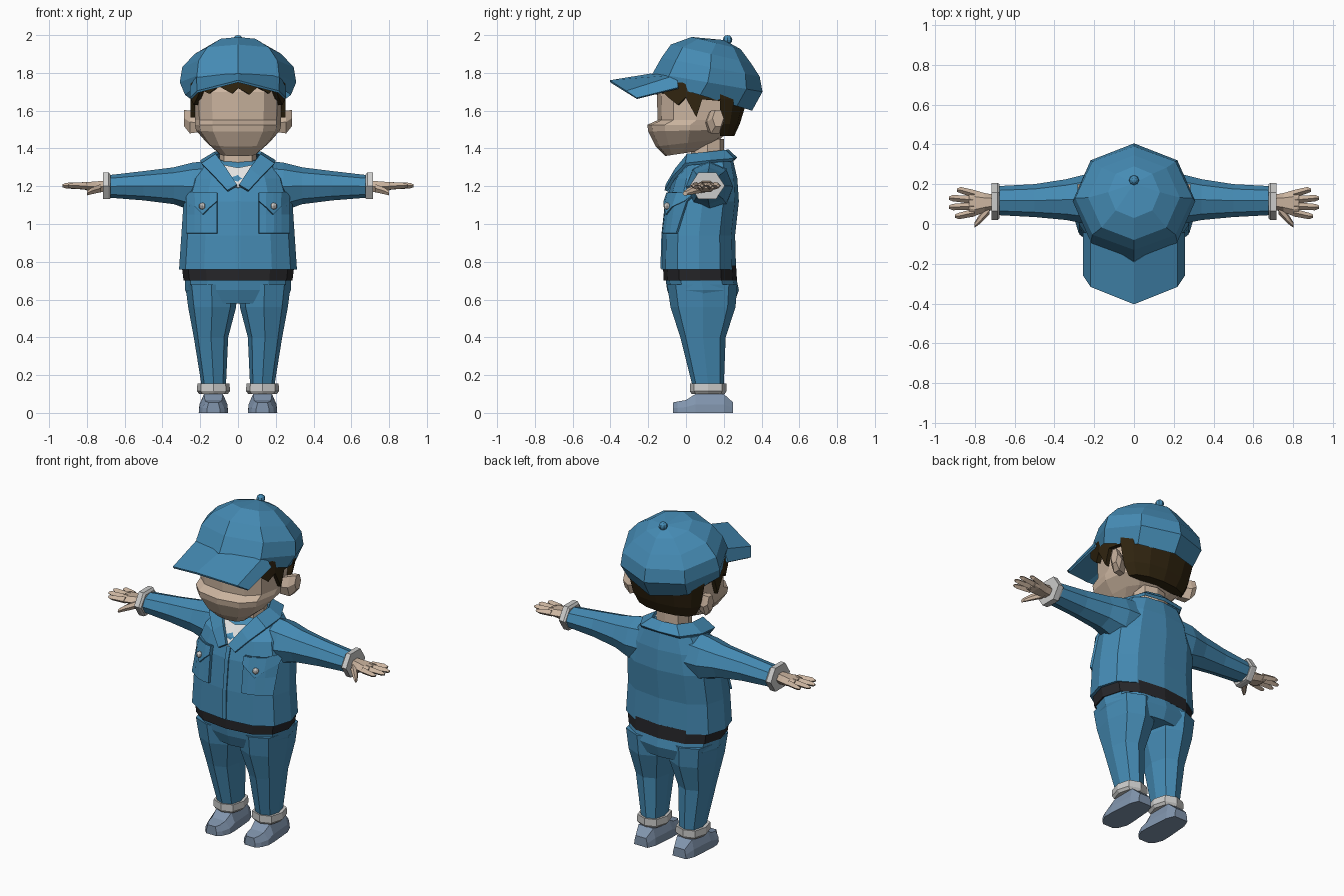
import bpy, bmesh, math
from mathutils import Vector
from mathutils.bvhtree import BVHTree

if "Cube" in bpy.data.objects:
    bpy.data.objects.remove(bpy.data.objects["Cube"])


def material(name, rgb):
    m = bpy.data.materials.new(name)
    m.diffuse_color = (*rgb, 1)
    m.use_nodes = True
    m.node_tree.nodes["Principled BSDF"].inputs["Base Color"].default_value = m.diffuse_color
    return m


BLUE = material("blue cloth", (0.06, 0.26, 0.46))
SKIN = material("skin", (0.60, 0.46, 0.35))
HAIR = material("dark brown", (0.03, 0.018, 0.005))
BELT = material("black belt", (0.02, 0.02, 0.023))
SHOE = material("grey blue", (0.22, 0.30, 0.42))
CUFF = material("light grey", (0.60, 0.60, 0.59))
WHITE = material("white", (0.78, 0.78, 0.77))


def finish(name, bm, mat, mirror=False, thick=0):
    bmesh.ops.recalc_face_normals(bm, faces=bm.faces)
    me = bpy.data.meshes.new(name)
    bm.to_mesh(me)
    bm.free()
    me.materials.append(mat)
    ob = bpy.data.objects.new(name, me)
    bpy.context.collection.objects.link(ob)
    if thick:
        s = ob.modifiers.new("thickness", 'SOLIDIFY')
        s.thickness, s.offset = thick, 0
    if mirror:
        ob.modifiers.new("mirror", 'MIRROR').use_mirror_merge = False
    return ob


def loft(name, rings, mat, mirror=False, caps=(True, True)):
    """Skin a row of closed rings."""
    bm = bmesh.new()
    rows = [[bm.verts.new(p) for p in r] for r in rings]
    n = len(rows[0])
    for a, b in zip(rows, rows[1:]):
        for i in range(n):
            bm.faces.new((a[i], a[(i + 1) % n], b[(i + 1) % n], b[i]))
    if caps[0]:
        bm.faces.new(rows[0])
    if caps[1]:
        bm.faces.new(rows[-1])
    return finish(name, bm, mat, mirror)


def sheet(name, rows, mat, mirror=False, thick=0.015):
    """Grid of quads through open rows of points."""
    bm = bmesh.new()
    rows = [[bm.verts.new(p) for p in r] for r in rows]
    for a, b in zip(rows, rows[1:]):
        for i in range(len(a) - 1):
            bm.faces.new((a[i], a[i + 1], b[i + 1], b[i]))
    return finish(name, bm, mat, mirror, thick)


def ball(name, pos, r, mat, mirror=False):
    bm = bmesh.new()
    bmesh.ops.create_uvsphere(bm, u_segments=8, v_segments=6, radius=r)
    bmesh.ops.translate(bm, verts=bm.verts, vec=pos)
    return finish(name, bm, mat, mirror)


def sp(v, p):
    return math.copysign(abs(v) ** p, v) if abs(v) > 1e-6 else 0


def ring(yf, zf, yb, zb, rx, cx=0, n=12, p=1.0):
    """Slanted ring through a front and a back point."""
    out = []
    for i in range(n):
        a = math.tau * i / n
        t = (1 - sp(math.cos(a), p)) / 2
        out.append((cx + rx * sp(math.sin(a), p), yf + (yb - yf) * t, zf + (zb - zf) * t))
    return out


def flat(z, yf, yb, rx, cx=0, n=12, p=0.8):
    return ring(yf, z, yb, z, rx, cx, n, p)


def xring(x, y0, y1, z0, z1, n=8):
    """Ring across the x axis between y and z limits."""
    return [(x, (y0 + y1) / 2 + (y1 - y0) / 2 * math.cos(math.tau * i / n),
             (z0 + z1) / 2 + (z1 - z0) / 2 * math.sin(math.tau * i / n)) for i in range(n)]


# Cap: eight-sided tilted dome, button, peak
dome = [(-.20, 1.765, .35, 1.60, .28), (-.175, 1.80, .405, 1.70, .308), (-.13, 1.88, .39, 1.78, .295),
        (-.08, 1.95, .345, 1.85, .23), (.03, 1.99, .29, 1.925, .13), (.19, 1.975, .21, 1.97, .01)]
loft("cap_dome", [ring(*d, n=8) for d in dome], BLUE, caps=(False, True))
ball("cap_button", (0, .22, 1.975), .025, BLUE)
back = [(.25, -.04, 1.72), (.215, -.05, 1.785), (0, -.19, 1.79)]
front = [(.25, -.26, 1.665), (.215, -.315, 1.70), (0, -.402, 1.755)]


def both(pts):
    return pts + [(-x, y, z) for x, y, z in reversed(pts[:-1])]


sheet("cap_peak", [both(back), both(front)], BLUE, thick=.012)

# Head with protruding lower face
head = [(-.11, 1.36, .06, 1.385, .10), (-.16, 1.41, .18, 1.45, .165), (-.20, 1.49, .24, 1.50, .222),
        (-.205, 1.525, .25, 1.525, .228), (-.15, 1.55, .26, 1.55, .228),
        (-.155, 1.70, .28, 1.70, .232), (-.10, 1.82, .27, 1.80, .19)]
loft("head", [ring(*h, p=.75) for h in head], SKIN)
loft("neck", [flat(1.24, .02, .20, .10, n=8), flat(1.45, .03, .20, .095, n=8)], SKIN)
loft("ear", [xring(.20, .10, .17, 1.48, 1.59, 6), xring(.255, .11, .20, 1.47, 1.61, 6),
             xring(.285, .14, .20, 1.51, 1.61, 6)], SKIN, True)


# Hair: back mass, side locks, fringe
def half_disc(z, rx, yb, y0=.18):
    return [(rx * math.sin(a), y0 + (yb - y0) * math.cos(a), z)
            for a in (math.radians(d) for d in range(-90, 91, 30))]


loft("hair_back", [half_disc(1.465, .19, .255), half_disc(1.53, .225, .285),
                   half_disc(1.66, .25, .325), half_disc(1.74, .25, .33)], HAIR)
lock = [(-.13, 1.71), (-.09, 1.67), (-.04, 1.63), (0, 1.67), (.055, 1.565), (.085, 1.66), (.20, 1.65)]
side_x = [.24 - .4 * max(0, -y) - .15 * max(0, y - .1) for y, z in lock]
sheet("hair_sides", [[(x, y, 1.75) for x, (y, z) in zip(side_x, lock)],
                     [(x, y, z) for x, (y, z) in zip(side_x, lock)]], HAIR, True, .025)
fringe = [(-.19, 1.71), (-.15, 1.69), (-.10, 1.73), (-.03, 1.69), (0, 1.72), (.06, 1.685),
          (.10, 1.725), (.16, 1.69), (.19, 1.72)]
sheet("hair_fringe", [[(x, -.165 + 1.8 * x * x, 1.77) for x, z in fringe],
                      [(x, -.165 + 1.8 * x * x, z) for x, z in fringe]], HAIR, thick=.02)

# Jacket body
jacket = [flat(.76, -.13, .265, .312), flat(.94, -.125, .26, .30), flat(1.12, -.105, .28, .288),
          flat(1.24, -.07, .272, .25), ring(0, 1.31, .25, 1.335, .19, p=.8),
          ring(.03, 1.33, .2, 1.355, .10, p=.8)]
body = loft("jacket_body", jacket, BLUE)
bm = bmesh.new()
bm.from_mesh(body.data)
tree = BVHTree.FromBMesh(bm)
bm.free()


def on_front(x, z, lift):
    hit = tree.ray_cast(Vector((x, -1, z)), Vector((0, 1, 0)))[0]
    return (x, hit.y - lift, z)


# Breast pockets with pointed flaps and buttons, front placket
xs = (.11, .145, .185, .225, .268)
sheet("pocket", [[on_front(x, z, .008) for x in xs] for z in (.95, 1.05, 1.12, 1.165)], BLUE, True, .02)
drop = (1.12, 1.09, 1.05, 1.09, 1.12)
sheet("pocket_flap", [[on_front(x, 1.165, .02) for x in xs],
                      [on_front(x, z, .022) for x, z in zip(xs, drop)]], BLUE, True, .012)
ball("pocket_button", on_front(.19, 1.095, .03), .018, CUFF, True)
sheet("placket", [[on_front(x, z, .003) for x in (-.012, .012)] for z in (.765, .94, 1.12, 1.2)],
      BLUE, thick=.008)

# Undershirt and collar
sheet("undershirt", [[(-.10, -.005, 1.315), (0, -.02, 1.295), (.10, -.005, 1.315)],
                     [(-.02, -.09, 1.20), (0, -.092, 1.19), (.02, -.09, 1.20)]], WHITE, thick=.01)
inner = [(.005, -.10, 1.205), (.06, -.05, 1.29), (.115, .01, 1.365), (.12, .12, 1.375), (.08, .205, 1.385), (0, .22, 1.388)]
outer = [(.055, -.105, 1.175), (.12, -.065, 1.245), (.19, 0, 1.315), (.195, .13, 1.33), (.13, .25, 1.34), (0, .265, 1.345)]
sheet("collar", [both(inner), both(outer)], BLUE, thick=.018)

# Sleeves and cuffs
loft("sleeve", [xring(.15, .0, .25, 1.06, 1.335), xring(.24, .0, .25, 1.07, 1.325),
                xring(.34, .02, .225, 1.105, 1.30), xring(.50, .035, .20, 1.125, 1.28),
                xring(.69, .045, .19, 1.14, 1.258)], BLUE, True)
loft("sleeve_cuff", [xring(.675, .03, .20, 1.125, 1.27, 6), xring(.685, .02, .205, 1.12, 1.285, 6),
                     xring(.715, .02, .205, 1.12, 1.285, 6), xring(.715, .04, .185, 1.14, 1.265, 6)], CUFF, True)

# Hands
loft("palm", [xring(.69, .075, .145, 1.165, 1.235, 6), xring(.75, .06, .155, 1.165, 1.23, 6),
              xring(.80, .04, .17, 1.175, 1.225, 6), xring(.83, .05, .165, 1.185, 1.22, 6)], SKIN, True)
for k, (y0, x1, y1) in enumerate([(.058, .90, .04), (.09, .93, .085), (.12, .93, .13), (.15, .89, .17)]):
    loft(f"finger_{k + 1}", [xring(.80, y0 - .02, y0 + .02, 1.182, 1.222, 4),
                             xring(x1 - .02, y1 - .016, y1 + .016, 1.188, 1.218, 4),
                             xring(x1, y1 - .008, y1 + .008, 1.195, 1.21, 4)], SKIN, True)
loft("thumb", [xring(.725, .05, .12, 1.165, 1.215, 6), xring(.775, .0, .05, 1.155, 1.195, 6),
               xring(.80, -.018, .01, 1.15, 1.175, 6)], SKIN, True)

# Belt, hips and trouser legs
loft("belt", [flat(.70, -.118, .27, .288), flat(.78, -.122, .265, .298)], BELT)
loft("trouser_hips", [flat(.72, -.11, .265, .282), flat(.65, -.10, .28, .28),
                      flat(.58, -.07, .255, .25)], BLUE)
legs = [(.68, -.10, .272, .138, .141), (.56, -.082, .262, .127, .137), (.40, -.03, .21, .091, .143),
        (.14, .035, .20, .064, .128)]
loft("trouser_leg", [flat(z, a, b, r, c, 8) for z, a, b, r, c in legs], BLUE, True)
cuffs = [(.10, .03, .205, .075), (.115, .02, .215, .088), (.155, .02, .215, .085), (.152, .04, .195, .066)]
loft("trouser_cuff", [flat(z, a, b, r, .13, 8) for z, a, b, r in cuffs], CUFF, True)

# Shoes: trapezoid sections along the foot
shoe = [(-.07, .035, .025, .055), (-.045, .06, .04, .06), (.0, .078, .045, .068), (.05, .078, .05, .10),
        (.20, .066, .05, .10), (.25, .045, .035, .055)]
loft("shoe", [[(.13 - w, y, 0), (.13 + w, y, 0), (.13 + w * .95, y, h * .45), (.13 + t, y, h),
               (.13 - t, y, h), (.13 - w * .95, y, h * .45)] for y, w, t, h in shoe], SHOE, True)
